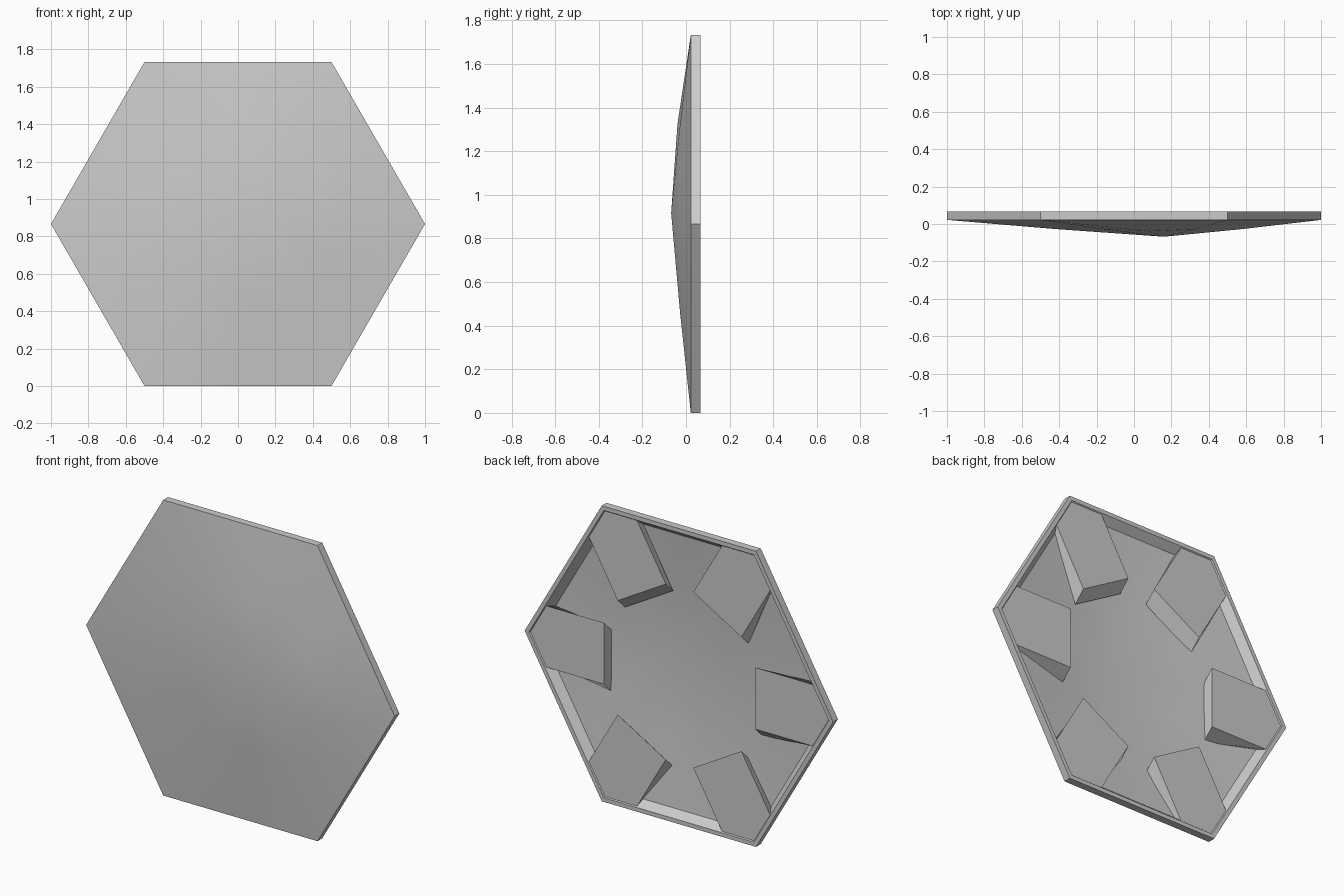
import bpy, bmesh, math
from mathutils import Vector

cube = bpy.data.objects.get("Cube")
if cube:
    bpy.data.objects.remove(cube)

HALF = math.sqrt(3) / 2          # half the height of the hexagon
PEAK = Vector((0.16, 0, 0.05))   # off-centre summit, relative to the middle

grey = bpy.data.materials.new("plain grey")
grey.use_nodes = True
colour = (0.6, 0.6, 0.6, 1)
grey.diffuse_color = colour
grey.node_tree.nodes["Principled BSDF"].inputs["Base Color"].default_value = colour


def finish(bm, name, smooth=False):
    bmesh.ops.recalc_face_normals(bm, faces=bm.faces)
    mesh = bpy.data.meshes.new(name)
    bm.to_mesh(mesh)
    bm.free()
    obj = bpy.data.objects.new(name, mesh)
    obj.location.z = HALF
    mesh.materials.append(grey)
    bpy.context.collection.objects.link(obj)
    if smooth:
        bpy.ops.object.select_all(action='DESELECT')
        obj.select_set(True)
        bpy.context.view_layer.objects.active = obj
        bpy.ops.object.shade_smooth_by_angle(angle=math.radians(20))
    return obj


def hex_points(scale, y):
    """Six corners with the edge middles between them."""
    points = []
    for i in range(12):
        a = math.radians(30 * i)
        r = scale * (1 if i % 2 == 0 else HALF)
        points.append(Vector((r * math.cos(a), y, r * math.sin(a))))
    return points


def dome_ring(rim, peak_y, bulge):
    """Ring halfway between rim and summit, fuller towards the top."""
    ring = []
    for i, p in enumerate(rim):
        q = (p + PEAK + Vector((0, peak_y, 0))) / 2
        q.y -= bulge * (4 if i == 3 else 1)
        ring.append(q)
    return ring


# Domed hexagonal shell: summit, front, rim, sloped inner wall, hollow back
bm = bmesh.new()
front_rim = hex_points(1, 0.022)
inner_rim = hex_points(0.93, 0.022)
rings = [dome_ring(front_rim, -0.068, 0.004), front_rim, hex_points(1, 0.066),
         hex_points(0.972, 0.066), inner_rim, dome_ring(inner_rim, -0.042, 0.004)]
loops = [[bm.verts.new(p) for p in ring] for ring in rings]
for a, b in zip(loops, loops[1:]):
    for i in range(12):
        j = (i + 1) % 12
        bm.faces.new((a[i], a[j], b[j], b[i]))
for loop, y in ((loops[0], -0.068), (loops[-1], -0.042)):
    tip = bm.verts.new(PEAK + Vector((0, y, 0)))
    for i in range(12):
        bm.faces.new((loop[i], loop[(i + 1) % 12], tip))
finish(bm, "domed_shell", smooth=True)

# Six pentagonal corner blocks, their inner ends undercut downwards
TIP, INNER, HALF_WIDTH = 0.967, 0.49, 0.18
shoulder = TIP - HALF_WIDTH / math.sqrt(3)
outline = [(INNER, -HALF_WIDTH), (shoulder, -HALF_WIDTH), (TIP, 0),
           (shoulder, HALF_WIDTH), (INNER, HALF_WIDTH)]
for k in range(6):
    a = math.radians(60 * k)
    bm = bmesh.new()
    top, base = [], []
    for u, v in outline:
        p = Vector((u * math.cos(a) - v * math.sin(a), 0.06,
                    u * math.sin(a) + v * math.cos(a)))
        q = p.copy()
        if u == INNER:
            q.y, q.z = -0.008, p.z - 0.065
        else:
            q = q * 0.97
            q.y = 0.02
        top.append(bm.verts.new(p))
        base.append(bm.verts.new(q))
    bm.faces.new(top)
    bm.faces.new(base[::-1])
    for i in range(5):
        j = (i + 1) % 5
        bm.faces.new((top[i], base[i], base[j], top[j]))
    finish(bm, f"corner_block_{k + 1}")
